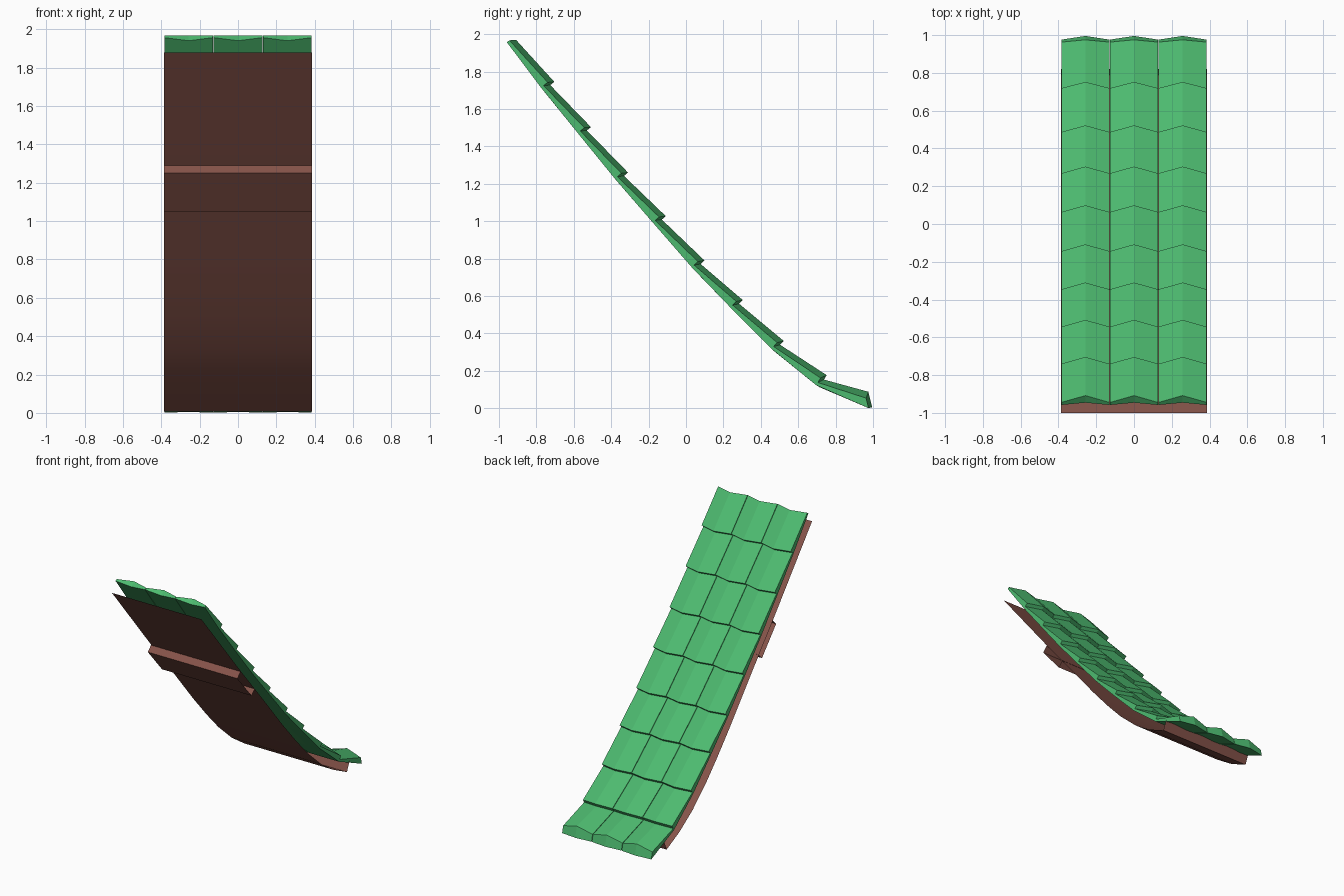
import bpy, bmesh, math
from mathutils import Vector

if "Cube" in bpy.data.objects:
    bpy.data.objects.remove(bpy.data.objects["Cube"])


def material(name, color):
    m = bpy.data.materials.new(name)
    m.diffuse_color = (*color, 1)
    m.use_nodes = True
    m.node_tree.nodes["Principled BSDF"].inputs["Base Color"].default_value = m.diffuse_color
    return m


GREEN = material("green tile", (0.074, 0.49, 0.16))
BROWN = material("brown wood", (0.24, 0.088, 0.068))
HALF = 0.386


def finish(name, bm, mat, recalc=True):
    if recalc:
        bmesh.ops.recalc_face_normals(bm, faces=bm.faces[:])
    me = bpy.data.meshes.new(name)
    bm.to_mesh(me)
    bm.free()
    me.materials.append(mat)
    ob = bpy.data.objects.new(name, me)
    bpy.context.collection.objects.link(ob)
    return ob


def sheet(name, profile):
    """Open (y, z) profile swept straight across the roof width."""
    bm = bmesh.new()
    rows = [[bm.verts.new((x, y, z)) for x in (-HALF, HALF)] for y, z in profile]
    for a, b in zip(rows, rows[1:]):
        bm.faces.new((a[0], b[0], b[1], a[1]))
    return finish(name, bm, BROWN, recalc=False)


# Ridge tips of the tile rows, from the top of the roof to the eave
TIPS = [(-.886, 1.986), (-.704, 1.745), (-.508, 1.503), (-.310, 1.26),
        (-.108, 1.027), (.099, .79), (.304, .578), (.522, .36),
        (.752, .177), (.975, .088)]


def frame(i):
    """Down-slope direction, outward normal and thickness at joint i."""
    if i == len(TIPS) - 1:
        ang, thick = math.radians(-14), .085      # eave end is cut raked
    else:
        a, b = TIPS[max(i - 1, 0)], TIPS[i + 1]
        ang, thick = math.atan2(a[1] - b[1], b[0] - a[0]), .075
    t = Vector((0, math.cos(ang), -math.sin(ang)))
    n = Vector((0, math.sin(ang), math.cos(ang)))
    return t, n, thick


def section(bm, cx, i, sink):
    """Tile cross-section: peaked top, flat underside, pointed in plan."""
    t, n, thick = frame(i)
    tip = Vector((cx, *TIPS[i]))
    w = Vector((HALF / 3 - .002, 0, 0))
    top, low = tip - n * sink, tip - n * thick
    edge = top - n * .03 - t * .02
    pts = [edge - w, top, edge + w, low - t * .02 + w, low, low - t * .02 - w]
    return [bm.verts.new(p) for p in pts]


# Overlapping roof tiles, three columns by nine rows
for c in (-1, 0, 1):
    bm = bmesh.new()
    for i in range(len(TIPS) - 1):
        a = section(bm, c * HALF * 2 / 3, i, .028)
        b = section(bm, c * HALF * 2 / 3, i + 1, 0)
        for k in range(6):
            j = (k + 1) % 6
            bm.faces.new((a[k], b[k], b[j], a[j]))
        for s in (a, b):
            bm.faces.new((s[0], s[1], s[4], s[5]))
            bm.faces.new((s[1], s[2], s[3], s[4]))
    finish(f"tile_column_{c + 2}", bm, GREEN)

# Curved underside board with a lip at the eave
board = sheet("roof_board", [
    (-1, 1.88), (-.52, 1.295), (-.22, .94), (0, .675), (.163, .49),
    (.31, .335), (.473, .19), (.63, .085), (.79, .007), (.82, .08)])
for p in board.data.polygons:
    p.use_smooth = p.index < 8

# Cross beam under the board
sheet("cross_beam", [(-.52, 1.29), (-.558, 1.25), (-.384, 1.05), (-.345, 1.09)])
